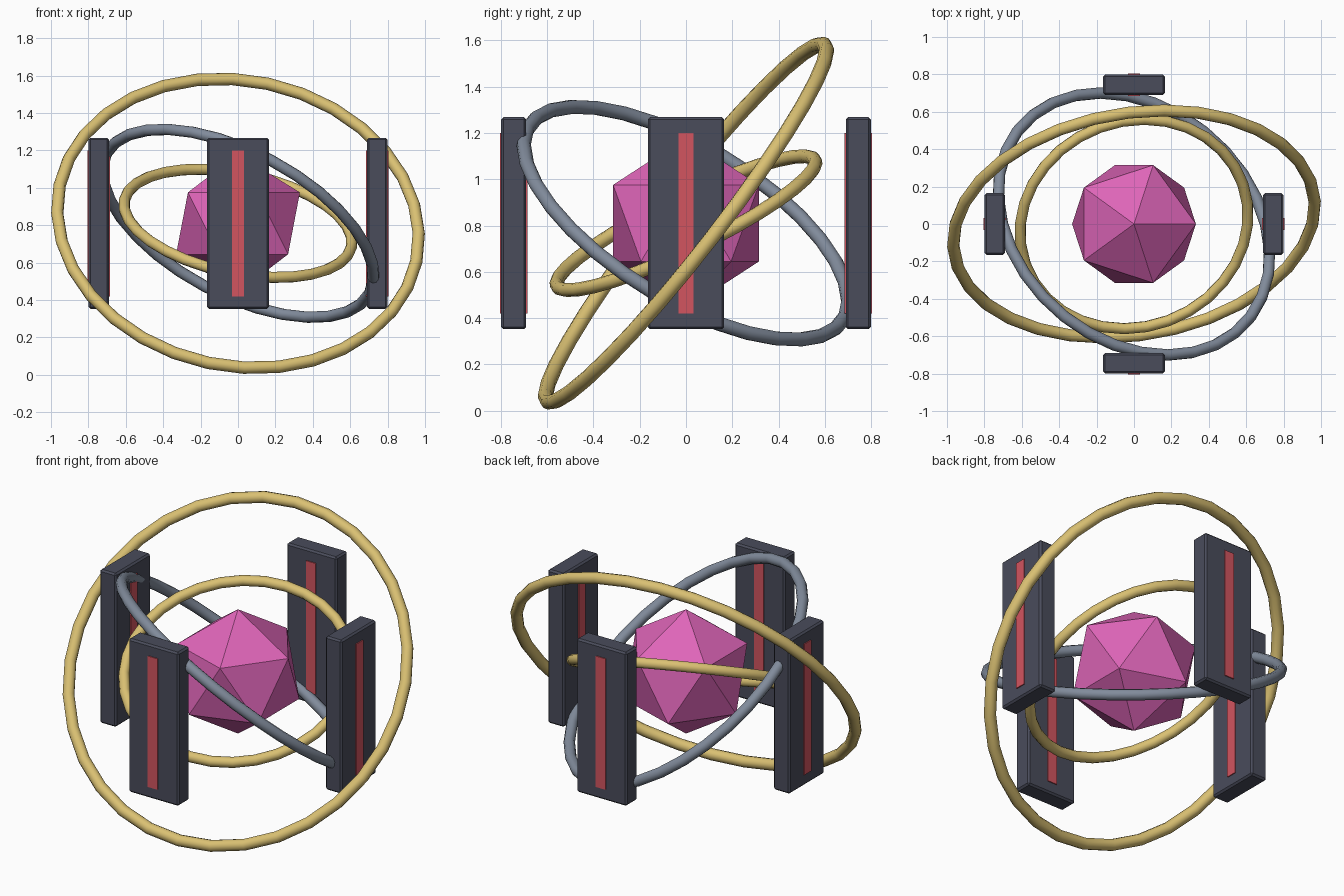
import bpy
from math import radians, cos, sin, pi

if "Cube" in bpy.data.objects:
    bpy.data.objects.remove(bpy.data.objects["Cube"])

CENTRE = 0.81


def material(name, colour):
    mat = bpy.data.materials.new(name)
    mat.use_nodes = True
    mat.diffuse_color = (*colour, 1)
    mat.node_tree.nodes["Principled BSDF"].inputs["Base Color"].default_value = (*colour, 1)
    return mat


gold = material("gold", (0.70, 0.53, 0.17))
steel = material("steel_grey", (0.22, 0.26, 0.33))
slate = material("dark_slate", (0.067, 0.072, 0.105))
red = material("red", (0.65, 0.09, 0.115))
pink = material("pink", (0.73, 0.13, 0.48))


def finish(name, mat):
    obj = bpy.context.object
    obj.name = name
    obj.data.materials.append(mat)
    return obj


def ring(name, radius, tube, tilt_x, tilt_y, mat):
    bpy.ops.mesh.primitive_torus_add(
        location=(0, 0, CENTRE), rotation=(radians(tilt_x), radians(tilt_y), 0),
        major_radius=radius, minor_radius=tube, major_segments=32, minor_segments=10)
    bpy.ops.object.shade_smooth()
    return finish(name, mat)


def box(name, size, location, angle, mat):
    bpy.ops.mesh.primitive_cube_add(size=1, location=location, rotation=(0, 0, angle))
    obj = finish(name, mat)
    obj.scale = size
    bpy.ops.object.transform_apply(location=False, rotation=False, scale=True)
    return obj


# Faceted core crystal
bpy.ops.mesh.primitive_ico_sphere_add(subdivisions=1, radius=0.37, location=(0, 0, CENTRE))
finish("core_crystal", pink)

# Tilted orbit rings
ring("outer_ring", 0.975, 0.033, 51.5, 12, gold)
ring("middle_ring", 0.797, 0.031, -28.5, 28, steel)
ring("inner_ring", 0.62, 0.03, 25.5, 11.5, gold)

# Four pillars, each with a light strip showing on both broad faces
for i, side in enumerate(("left", "back", "right", "front")):
    angle = i * pi / 2
    place = (0.744 * cos(angle), 0.744 * sin(angle), CENTRE)
    pillar = box(side + "_pillar", (0.108, 0.33, 0.915), place, angle, slate)
    bevel = pillar.modifiers.new("soft_edges", "BEVEL")
    bevel.width = 0.01
    bevel.segments = 1
    box(side + "_light_strip", (0.12, 0.064, 0.78), place, angle, red)
